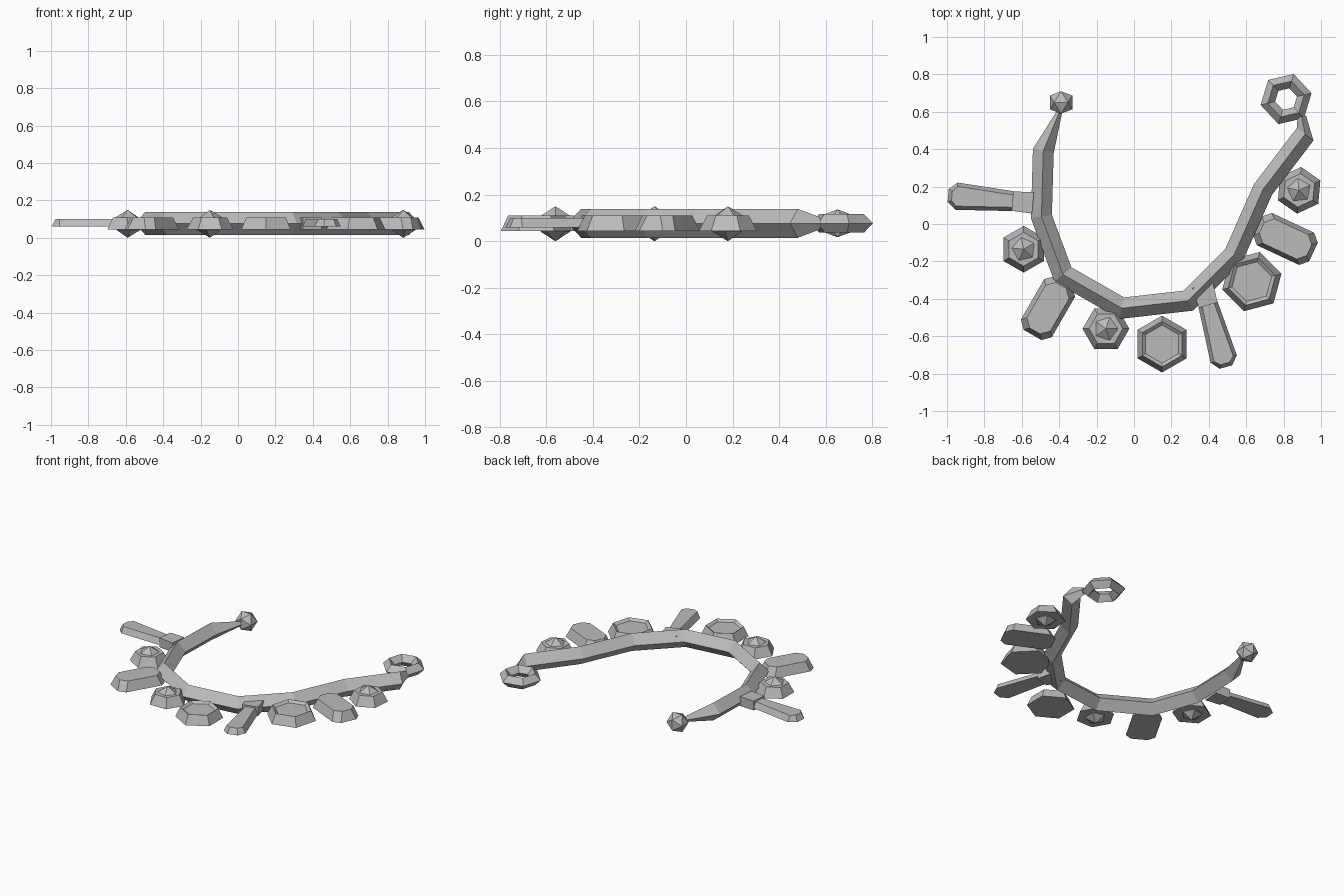
import bpy, bmesh, math
from mathutils import Vector, Matrix

if "Cube" in bpy.data.objects:
    bpy.data.objects.remove(bpy.data.objects["Cube"])

grey = bpy.data.materials.new("silver grey")
grey.use_nodes = True
COLOUR = (0.5, 0.5, 0.5, 1)
grey.diffuse_color = COLOUR
grey.node_tree.nodes["Principled BSDF"].inputs["Base Color"].default_value = COLOUR
MID = 0.077
LOW, HIGH = 0.045, 0.11


def finish(name, bm, x=0, y=0, angle=0):
    bmesh.ops.recalc_face_normals(bm, faces=bm.faces)
    mesh = bpy.data.meshes.new(name)
    bm.to_mesh(mesh)
    bm.free()
    mesh.materials.append(grey)
    ob = bpy.data.objects.new(name, mesh)
    bpy.context.collection.objects.link(ob)
    ob.location = (x, y, 0)
    ob.rotation_euler.z = math.radians(angle)
    return ob


def loft(rings, closed=False):
    """Skin a list of equal-length point rings, capping the ends unless closed."""
    bm = bmesh.new()
    rows = [[bm.verts.new(p) for p in ring] for ring in rings]
    pairs = list(zip(rows, rows[1:]))
    if closed:
        pairs.append((rows[-1], rows[0]))
    for a, b in pairs:
        for i in range(len(a)):
            j = (i + 1) % len(a)
            bm.faces.new((a[i], a[j], b[j], b[i]))
    if not closed:
        bm.faces.new(rows[0])
        bm.faces.new(rows[-1])
    return bm


def ngon(sides, r, z):
    return [(r * math.cos(k * math.tau / sides), r * math.sin(k * math.tau / sides), z)
            for k in range(sides)]


def diamond(centre, side, r, wide):
    """Square section standing on its corner."""
    up = Vector((0, 0, r))
    return [centre + side * wide, centre + up, centre - side * wide, centre - up]


# Main band: diamond section swept along an open arc, tapered at both ends
PATH = [(-.39, .62, .012), (-.485, .39, .062), (-.495, .04, .062), (-.38, -.27, .062),
        (-.065, -.45, .062), (.29, -.41, .062), (.535, -.165, .062),
        (.69, .185, .062), (.915, .48, .062), (.897, .575, .026)]
points = [Vector((x, y, MID)) for x, y, r in PATH]
rings = []
for i, p in enumerate(points):
    before = (p - points[i - 1]).normalized() if i else (points[1] - p).normalized()
    after = (points[i + 1] - p).normalized() if i < len(points) - 1 else before
    if i == len(points) - 2:
        after = before
    along = (before + after).normalized()
    side = Vector((-along.y, along.x, 0))
    r = PATH[i][2]
    rings.append(diamond(p, side, r, 0.9 * r / along.dot(before)))
finish("band", loft(rings))

# Clasp ring: six-sided hoop with a diamond section
hoop = []
for k in range(6):
    out = Matrix.Rotation(k * math.tau / 6, 3, 'Z') @ Vector((1, 0, 0))
    hoop.append(diamond(out * 0.1 + Vector((0, 0, MID)), out, 0.04, 0.04))
finish("clasp_ring", loft(hoop, True), 0.813, 0.668, 13)

# Clasp ball: icosahedron resting on an edge
bm = bmesh.new()
phi = (1 + math.sqrt(5)) / 2
for a in (-1, 1):
    for b in (-phi, phi):
        for co in ((a, 0, b), (0, b, a), (b, a, 0)):
            bm.verts.new(Vector(co) * 0.037 + Vector((0, 0, MID)))
bmesh.ops.convex_hull(bm, input=bm.verts)
finish("clasp_ball", bm, -0.39, 0.65)

# Round charms: hexagonal bezel with a faceted stone through it
for n, (x, y, turn) in enumerate([(-.59, -.135, 30), (-.15, -.56, 0), (.883, .18, 25)]):
    finish(f"stone_bezel_{n + 1}", loft([ngon(6, .125, LOW), ngon(6, .09, HIGH)]), x, y, turn)
    bm = bmesh.new()
    bmesh.ops.create_icosphere(bm, subdivisions=1, radius=0.075,
                               matrix=Matrix.Translation((0, 0, 0.075)))
    finish(f"stone_{n + 1}", bm, x, y, turn)

# Large hexagonal charms with a shallow sunken top
for n, (x, y, r, turn) in enumerate([(.15, -.642, .152, 30), (.63, -.308, .164, 15)]):
    bm = loft([ngon(6, r, LOW), ngon(6, r * .8, HIGH), ngon(6, r * .67, HIGH - .015)])
    finish(f"hexagon_charm_{n + 1}", bm, x, y, turn)


# Long tablet charms: bevelled, stretched octagons
def tablet(length, width, z):
    a, b, c, d = length, length - .04, width, width - .04
    return [(a, d, z), (b, c, z), (-b, c, z), (-a, d, z),
            (-a, -d, z), (-b, -c, z), (b, -c, z), (a, -d, z)]


for n, (x, y, turn) in enumerate([(.81, -.08, -25), (-.46, -.45, 60)]):
    bm = loft([tablet(.165, .095, LOW), tablet(.14, .072, HIGH)])
    finish(f"tablet_charm_{n + 1}", bm, x, y, turn)


# Paddle charms: a flared blade held by a small block
def paddle(inset, z):
    half = [(0, .05 - inset), (.35, .073 - inset), (.395 - inset, .035 - inset / 2)]
    return [(x, w, z) for x, w in half] + [(x, -w, z) for x, w in reversed(half)]


def block(x, z0, z1, w):
    return [(x, -w, z0), (x, w, z0), (x, w, z1), (x, -w, z1)]


for n, (x, y, turn) in enumerate([(-.60, .118, 175), (.383, -.385, -74)]):
    finish(f"paddle_blade_{n + 1}", loft([paddle(0, .06), paddle(.02, .1)]), x, y, turn)
    bm = loft([block(-.06, LOW, HIGH, .057), block(.05, LOW, HIGH, .052)])
    finish(f"paddle_block_{n + 1}", bm, x, y, turn)
